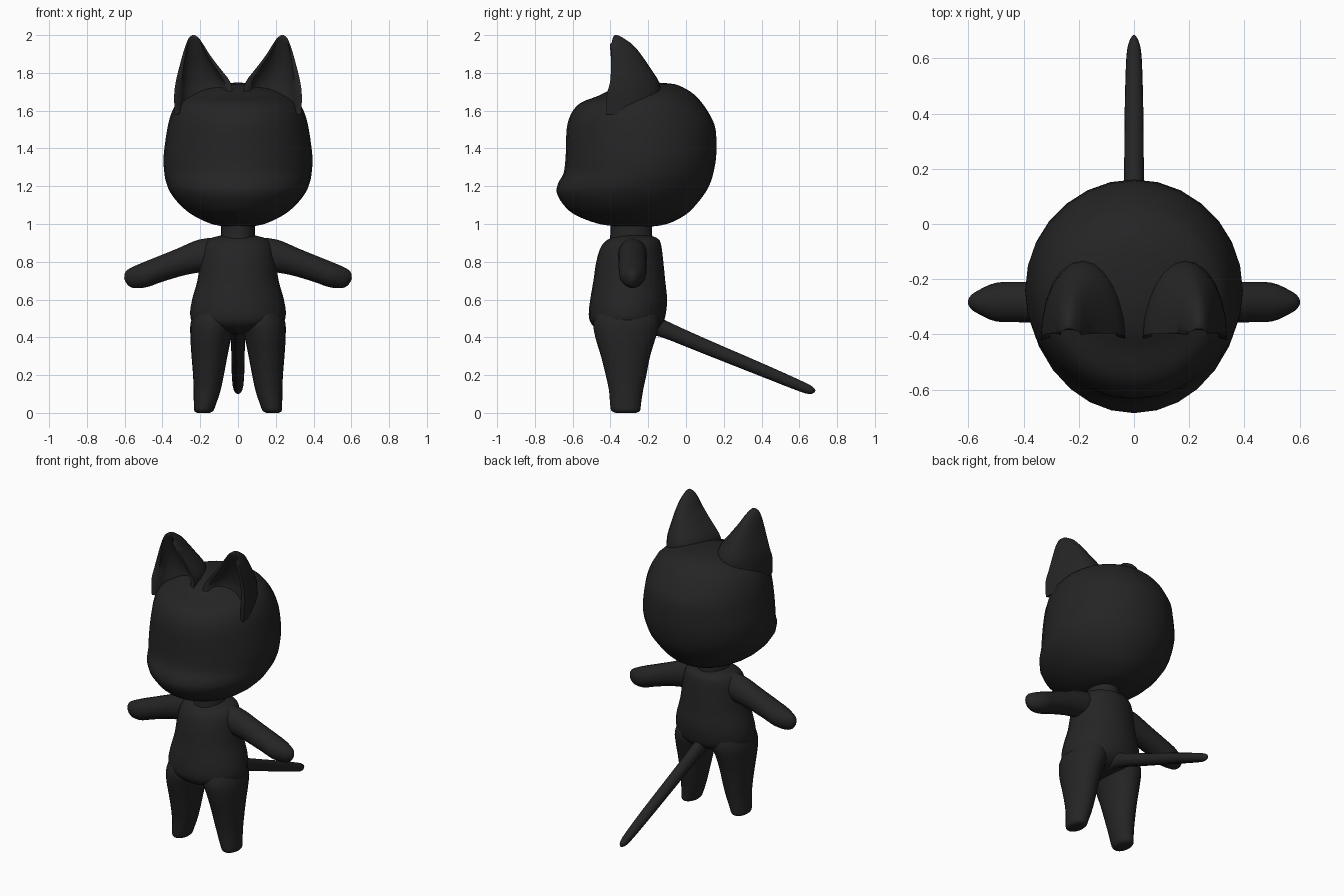
import bpy, bmesh, math
from mathutils import Vector

fur = bpy.data.materials.new("black_fur")
fur.diffuse_color = (0.018, 0.018, 0.018, 1)


def refine(rows, k=3):
    """Catmull-Rom interpolation between the rows of a profile."""
    out = []
    for i in range(len(rows) - 1):
        quad = zip(rows[max(i - 1, 0)], rows[i], rows[i + 1], rows[min(i + 2, len(rows) - 1)])
        quad = list(quad)
        for s in range(k):
            t = s / k
            out.append([0.5 * (2 * b + (c - a) * t + (2 * a - 5 * b + 4 * c - d) * t * t
                               + (3 * b - a - 3 * c + d) * t ** 3) for a, b, c, d in quad])
    return out + [list(rows[-1])]


def loft(name, rings, mirror=False):
    """Skin a list of point rings, cap both ends, optionally mirror on x."""
    bm = bmesh.new()
    loops = [[bm.verts.new(p) for p in ring] for ring in rings]
    n = len(loops[0])
    for a, b in zip(loops, loops[1:]):
        for i in range(n):
            j = (i + 1) % n
            bm.faces.new((a[i], a[j], b[j], b[i]))
    bm.faces.new(loops[0][::-1])
    bm.faces.new(loops[-1])
    bmesh.ops.recalc_face_normals(bm, faces=bm.faces)
    mesh = bpy.data.meshes.new(name)
    bm.to_mesh(mesh)
    bm.free()
    mesh.materials.append(fur)
    obj = bpy.data.objects.new(name, mesh)
    bpy.context.collection.objects.link(obj)
    if mirror:
        obj.modifiers.new("mirror", "MIRROR").use_mirror_merge = False
    bpy.ops.object.select_all(action="DESELECT")
    obj.select_set(True)
    bpy.context.view_layer.objects.active = obj
    bpy.ops.object.shade_smooth_by_angle(angle=math.radians(60))
    return obj


def oval(centre, u, v, n=24):
    c, u, v = Vector(centre), Vector(u), Vector(v)
    return [c + u * math.cos(2 * math.pi * i / n) + v * math.sin(2 * math.pi * i / n)
            for i in range(n)]


def upright(rows, n=24):
    """Rows of z, x min, x max, y min, y max become horizontal ovals."""
    return [oval(((a + b) / 2, (c + d) / 2, z), ((b - a) / 2, 0, 0), (0, (d - c) / 2, 0), n)
            for z, a, b, c, d in refine(rows)]


def symmetric(rows):
    return [(z, -w, w, f, b) for z, w, f, b in rows]


# Head with the muzzle bulge low on the face
loft("head", upright(symmetric([
    (0.985, 0.05, -0.33, -0.20), (1.00, 0.14, -0.46, -0.10), (1.05, 0.245, -0.59, 0.00),
    (1.11, 0.315, -0.655, 0.06), (1.17, 0.36, -0.685, 0.105), (1.22, 0.38, -0.675, 0.13),
    (1.27, 0.39, -0.648, 0.145), (1.36, 0.394, -0.637, 0.16), (1.50, 0.375, -0.632, 0.157),
    (1.58, 0.355, -0.61, 0.125), (1.64, 0.325, -0.56, 0.085), (1.68, 0.28, -0.46, 0.05),
    (1.715, 0.21, -0.39, 0.00), (1.74, 0.11, -0.30, -0.06), (1.748, 0.02, -0.20, -0.14)]), 28))

# Ears: rounded backs and a hollow facing forward
ear_rings = []
for z, a, b, front, depth, hollow in refine([
        (1.58, 0.06, 0.335, -0.42, 0.30, 0.10), (1.68, 0.035, 0.338, -0.42, 0.29, 0.11),
        (1.75, 0.04, 0.33, -0.402, 0.26, 0.10), (1.83, 0.10, 0.311, -0.397, 0.205, 0.08),
        (1.90, 0.152, 0.292, -0.395, 0.155, 0.05), (1.95, 0.183, 0.276, -0.393, 0.11, 0.025),
        (1.985, 0.208, 0.26, -0.388, 0.055, 0.005), (2.0, 0.228, 0.242, -0.378, 0.015, 0.0)]):
    c, w, ring = (a + b) / 2, (b - a) / 2, []
    for i in range(24):
        t = 2 * math.pi * i / 24
        s = math.sin(t)
        if i <= 12:
            ring.append((c + w * math.cos(t), front + depth * s, z))
        else:
            rim = 0.008 if i in (13, 23) and hollow > 0.02 else 0
            ring.append((c + 0.82 * w * math.cos(t), front - s * hollow * 0.9 - rim * 2, z))
    ear_rings.append(ring)
loft("ears", ear_rings, True)

# Neck
loft("neck", upright(symmetric([
    (0.88, 0.10, -0.41, -0.17), (0.95, 0.09, -0.40, -0.18), (1.03, 0.09, -0.40, -0.18)])))

# Torso
loft("torso", upright(symmetric([
    (0.42, 0.04, -0.37, -0.25), (0.435, 0.13, -0.45, -0.17), (0.47, 0.23, -0.50, -0.125),
    (0.52, 0.253, -0.515, -0.108), (0.60, 0.243, -0.507, -0.10), (0.70, 0.215, -0.49, -0.11),
    (0.80, 0.20, -0.475, -0.12), (0.88, 0.185, -0.45, -0.13), (0.92, 0.155, -0.41, -0.145),
    (0.94, 0.09, -0.36, -0.19)])))

# Legs tapering to blunt feet
loft("legs", upright([
    (0.0, 0.15, 0.215, -0.37, -0.265), (0.012, 0.13, 0.232, -0.395, -0.243),
    (0.05, 0.115, 0.234, -0.402, -0.238), (0.12, 0.092, 0.235, -0.408, -0.227),
    (0.20, 0.075, 0.238, -0.425, -0.21), (0.30, 0.056, 0.246, -0.45, -0.19),
    (0.40, 0.035, 0.252, -0.48, -0.16), (0.48, 0.01, 0.25, -0.49, -0.14),
    (0.56, 0.03, 0.22, -0.46, -0.16)]), True)

# Arms sloping outward and down
loft("arms", [oval((x, -0.283, z), (0, ry, 0), (0.3 * rz, 0, rz), 16) for x, z, ry, rz in refine([
    (0.06, 0.855, 0.07, 0.075), (0.18, 0.835, 0.077, 0.083), (0.30, 0.80, 0.074, 0.070),
    (0.42, 0.758, 0.073, 0.064), (0.50, 0.728, 0.07, 0.062), (0.56, 0.712, 0.045, 0.052),
    (0.588, 0.707, 0.025, 0.035), (0.60, 0.705, 0.006, 0.008)])], True)

# Straight tail reaching back and down
loft("tail", [oval((0, y, z), (rx, 0, 0), (0, 0.4 * rz, rz), 16) for y, z, rx, rz in refine([
    (-0.22, 0.48, 0.045, 0.06), (-0.12, 0.445, 0.037, 0.042), (0.10, 0.352, 0.036, 0.036),
    (0.40, 0.228, 0.034, 0.031), (0.60, 0.144, 0.028, 0.026), (0.66, 0.12, 0.018, 0.02),
    (0.683, 0.114, 0.004, 0.006)])])
